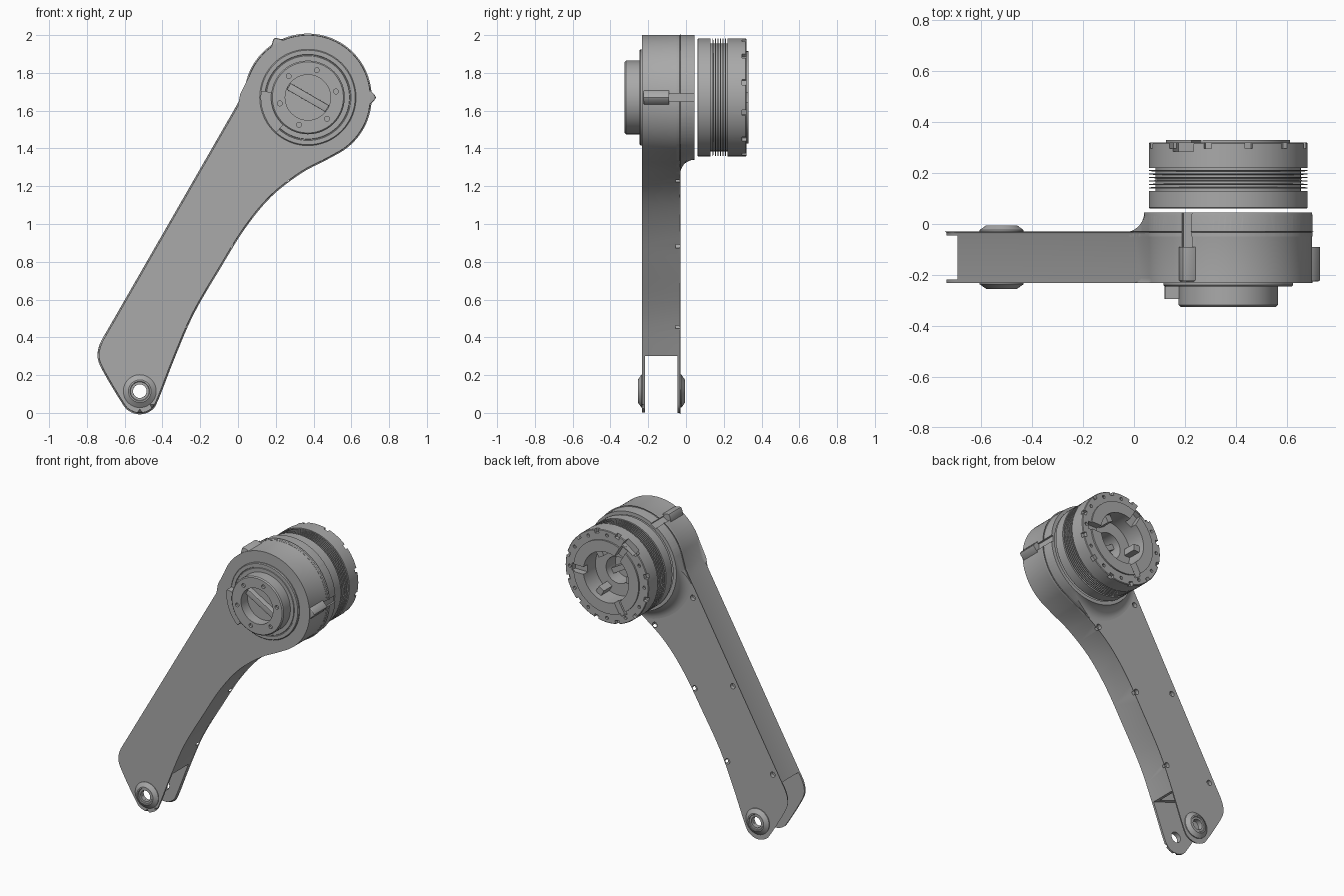
import bpy, bmesh
from math import sin, cos, pi, radians
from mathutils import Vector

if "Cube" in bpy.data.objects:
    bpy.data.objects.remove(bpy.data.objects["Cube"])

grey = bpy.data.materials.new("machined_grey")
grey.use_nodes = True
COLOUR = (0.4, 0.4, 0.4, 1)
grey.diffuse_color = COLOUR
grey.node_tree.nodes["Principled BSDF"].inputs["Base Color"].default_value = COLOUR

HUB = (0.37, 1.67)       # joint axis in x, z
PIVOT = (-0.52, 0.115)   # fork pin axis
parts = []


def finish(bm, name):
    bmesh.ops.recalc_face_normals(bm, faces=bm.faces)
    mesh = bpy.data.meshes.new(name)
    bm.to_mesh(mesh)
    bm.free()
    mesh.materials.append(grey)
    obj = bpy.data.objects.new(name, mesh)
    bpy.context.collection.objects.link(obj)
    parts.append(obj)
    return obj


def prism(name, polygons, y0, y1, front=0, back=0):
    """Extrude x-z outlines along y, rounding the front and back rims."""
    bm = bmesh.new()
    for pts in polygons:
        a = [bm.verts.new((x, y0, z)) for x, z in pts]
        b = [bm.verts.new((x, y1, z)) for x, z in pts]
        bm.faces.new(a)
        bm.faces.new(b[::-1])
        for i in range(len(a)):
            j = (i + 1) % len(a)
            bm.faces.new((a[i], a[j], b[j], b[i]))
    for y, width in ((y0, front), (y1, back)):
        if width:
            rim = [e for e in bm.edges if all(abs(v.co.y - y) < 1e-5 for v in e.verts)]
            bmesh.ops.bevel(bm, geom=rim, offset=width, segments=3,
                            profile=0.5, affect='EDGES')
    return finish(bm, name)


def lathe(name, profile, centre, steps=96):
    """Spin a closed (radius, y) profile round a y axis."""
    bm = bmesh.new()
    rings = [[bm.verts.new((centre[0] + r * cos(2 * pi * i / steps), y,
                            centre[1] + r * sin(2 * pi * i / steps)))
              for i in range(steps)] for r, y in profile]
    for k, ring in enumerate(rings):
        nxt = rings[(k + 1) % len(rings)]
        if profile[k][0] == 0 and profile[(k + 1) % len(rings)][0] == 0:
            continue
        for i in range(steps):
            j = (i + 1) % steps
            bm.faces.new((ring[i], ring[j], nxt[j], nxt[i]))
    bmesh.ops.remove_doubles(bm, verts=bm.verts, dist=1e-5)
    return finish(bm, name)


def boolean(obj, cutter, operation='DIFFERENCE'):
    mod = obj.modifiers.new("cut", 'BOOLEAN')
    mod.operation, mod.object, mod.solver = operation, cutter, 'EXACT'
    deps = bpy.context.evaluated_depsgraph_get()
    mesh = bpy.data.meshes.new_from_object(obj.evaluated_get(deps))
    obj.modifiers.clear()
    obj.data = mesh
    parts.remove(cutter)
    bpy.data.objects.remove(cutter)


def polar(angle, r, side=0, centre=HUB):
    a = radians(angle)
    return (centre[0] + r * cos(a) - side * sin(a), centre[1] + r * sin(a) + side * cos(a))


def block(angle, r0, r1, w):
    return [polar(angle, r0, -w), polar(angle, r1, -w), polar(angle, r1, w), polar(angle, r0, w)]


def circle(centre, r, n=24):
    return [polar(360 * i / n, r, 0, centre) for i in range(n)]


def spline(pts, steps=4):
    p = [Vector(q) for q in [pts[0]] + pts + [pts[-1]]]
    out = []
    for a, b, c, d in zip(p, p[1:], p[2:], p[3:]):
        for i in range(steps):
            t = i / steps
            out.append(tuple(0.5 * (2 * b + (c - a) * t + (2 * a - 5 * b + 4 * c - d) * t * t
                                    + (3 * b - a - 3 * c + d) * t ** 3)))
    return out + [pts[-1]]


def outline(r):
    """Round head, straight left edge, fork tip and concave right edge."""
    head = [polar(a, r) for a in range(-60, 164, 4)]
    left = [(0.03, 1.68), (0, 1.625)]
    tip = spline([(-0.69, 0.425), (-0.725, 0.36), (-0.735, 0.29), (-0.7, 0.21), (-0.61, 0.06),
                  (-0.575, 0.018), (-0.52, 0), (-0.465, 0.018), (-0.43, 0.07), (-0.34, 0.3),
                  (-0.24, 0.53), (-0.1, 0.77), (0.03, 0.98), (0.17, 1.15), (0.33, 1.275),
                  (0.45, 1.338)])
    return head + left + tip


# Arm with fork gap, pocket, pin hole and screw holes
arm = prism("arm", [outline(0.33)], -0.232, -0.03, 0.02, 0.008)
boolean(arm, prism("fork_gap", [[(-0.9, 0.492), (-0.2, 0.252), (-0.2, -0.1), (-0.9, -0.1)]],
                   -0.218, -0.045))
boolean(arm, prism("web_pocket", [[(-0.62, 0.33), (-0.4, 0.25), (-0.27, 0.5), (-0.49, 0.6)]],
                   -0.19, -0.07))
boolean(arm, prism("pin_hole", [circle(PIVOT, 0.036)], -0.4, 0.2))
screws = [(-0.03, 1.5), (-0.33, 0.98), (-0.63, 0.46), (0.255, 1.24), (-0.045, 0.89), (-0.29, 0.46)]
boolean(arm, prism("screw_holes", [circle(s, 0.018, 16) for s in screws], -0.055, 0))

# Hub rising behind the arm, blended by a concave fillet
fillet = [(0.405 - 0.075 * sin(a), 0.045 - 0.075 * cos(a))
          for a in [radians(10 * i) for i in range(10)]]
hub = lathe("hub", [(0, -0.05), (0.405, -0.05)] + fillet
            + [(0.305, 0.045), (0.305, 0.01), (0, 0.01)], HUB)
boolean(hub, prism("hub_clip", [outline(0.331)], -0.2, 0.2), 'INTERSECT')

# Alignment nubs with grooves behind them
NUBS = (0, 119.5)
for target in (arm, hub):
    boolean(target, prism("nub_groove", [block(a, 0.318, 0.37, 0.022) for a in NUBS], -0.09, 0.1))
for a in NUBS:
    prism("alignment_nub", [[polar(a, 0.3, -0.05), polar(a, 0.332, -0.035), polar(a, 0.356, -0.01),
                             polar(a, 0.36), polar(a, 0.356, 0.01), polar(a, 0.332, 0.035),
                             polar(a, 0.3, 0.05)]], -0.225, -0.09, 0.006)

# Front bearing plate, cable cover and cap
lathe("bearing_plate", [(0, -0.2), (0.255, -0.2), (0.255, -0.24), (0.25, -0.245), (0.228, -0.245),
                        (0.226, -0.241), (0.222, -0.241), (0.22, -0.245), (0, -0.245)], HUB)
arc = range(172, 229, 4)
prism("cable_cover", [[polar(a, 0.25) for a in arc] + [polar(a, 0.18) for a in reversed(arc)]],
      -0.295, -0.23)
cap = lathe("front_cap", [(0, -0.22), (0.195, -0.22), (0.195, -0.318), (0.188, -0.325),
                          (0.12, -0.325), (0.12, -0.255), (0, -0.255)], HUB)
boolean(cap, prism("cap_screw_holes", [circle(polar(12 + 60 * i, 0.152), 0.013, 16)
                                       for i in range(6)], -0.35, -0.31))
prism("cap_bar", [block(150, -0.118, 0.118, 0.02)], -0.29, -0.25, 0.004)

# Motor drum with cooling fins, rim notches and stepped bore
fins = []
for i in range(6):
    y = 0.142 + 0.0135 * i
    fins += [(0.285, y - 0.003), (0.311, y - 0.002), (0.311, y + 0.002), (0.285, y + 0.003)]
motor = lathe("motor_drum", [(0, 0.06), (0.308, 0.06), (0.312, 0.064), (0.312, 0.13), (0.285, 0.13)]
              + fins + [(0.285, 0.22), (0.312, 0.22), (0.312, 0.316), (0.308, 0.32), (0.245, 0.32),
                        (0.245, 0.33), (0.17, 0.33), (0.17, 0.2), (0.09, 0.2), (0.09, 0.1),
                        (0, 0.1)], HUB)
boolean(motor, prism("rim_notches", [block(15 + 30 * i, 0.288, 0.34, 0.015) for i in range(12)],
                     0.297, 0.4))
boolean(motor, prism("face_slots", [block(a, 0.14, 0.262, 0.025) for a in (0, 120, 240)], 0.285, 0.4))
boolean(motor, prism("wide_notch", [block(125, 0.27, 0.34, 0.05)], 0.285, 0.4))
boolean(motor, prism("face_screw_holes", [circle(polar(30 * i, 0.28), 0.011, 12) for i in range(12)],
                     0.305, 0.4))
for a in (60, 180, 300):
    prism("bore_lug", [block(a, 0.125, 0.175, 0.022)], 0.19, 0.29)
prism("bore_bar", [block(150, -0.092, 0.092, 0.018)], 0.09, 0.15)

# Fork pin bosses, mirrored front and back
for name, base, out in (("front_pin_boss", -0.226, -1), ("back_pin_boss", -0.034, 1)):
    lathe(name, [(r, base + out * h) for r, h in
                 ((0.036, 0), (0.087, 0), (0.087, 0.01), (0.06, 0.029), (0.052, 0.029),
                  (0.049, 0.024), (0.036, 0.024))], PIVOT, 48)

# Smooth rounded surfaces while keeping crisp edges
bpy.ops.object.select_all(action='DESELECT')
for obj in parts:
    obj.select_set(True)
bpy.context.view_layer.objects.active = arm
bpy.ops.object.shade_smooth_by_angle(angle=radians(30))
